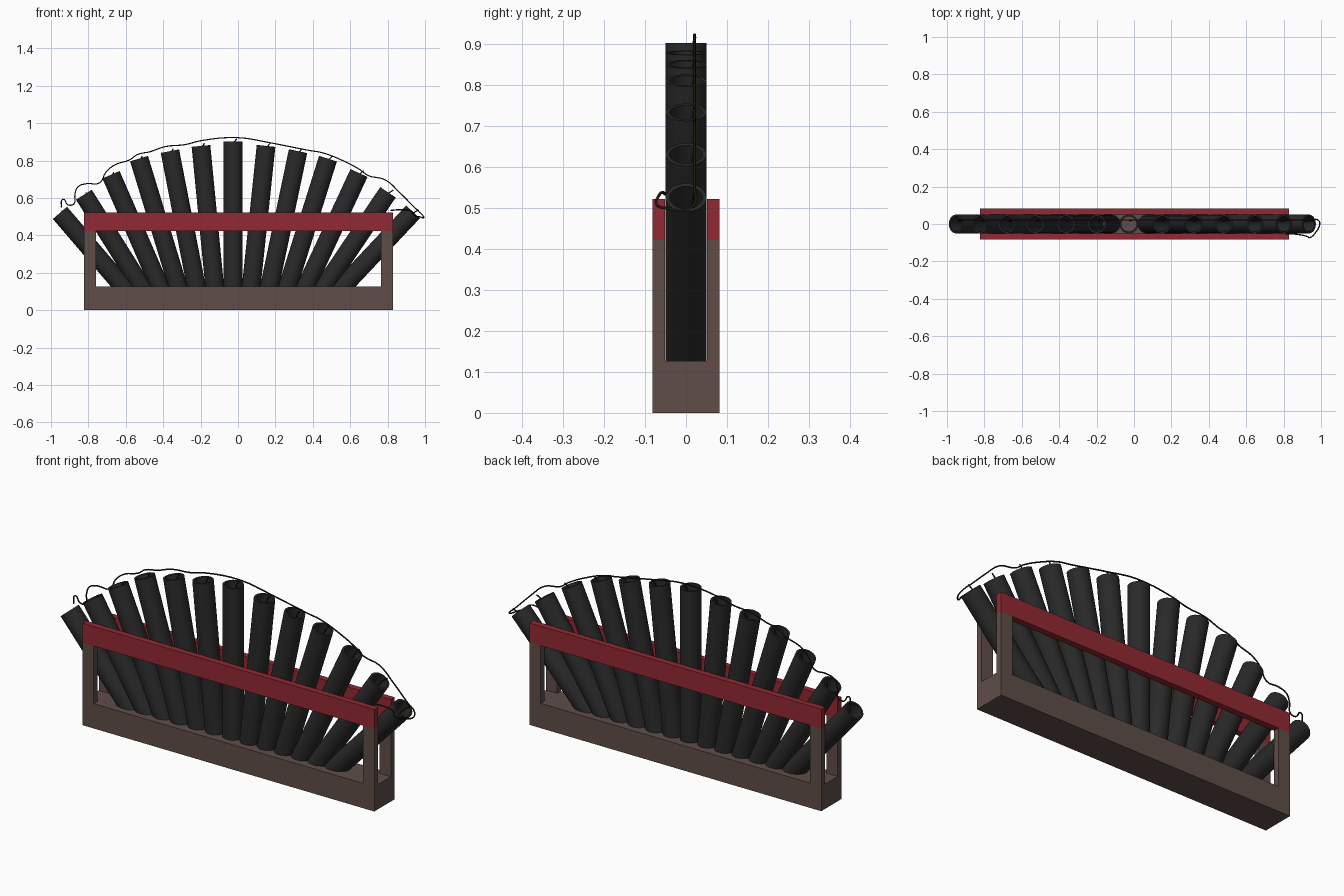
import bpy, bmesh, math
from mathutils import Vector

if "Cube" in bpy.data.objects:
    bpy.data.objects.remove(bpy.data.objects["Cube"])


def material(name, rgb):
    m = bpy.data.materials.new(name)
    m.diffuse_color = (*rgb, 1)
    m.use_nodes = True
    m.node_tree.nodes["Principled BSDF"].inputs["Base Color"].default_value = m.diffuse_color
    return m


BROWN = material("brown_wood", (0.115, 0.075, 0.066))
RED = material("red_paint", (0.29, 0.022, 0.033))
BLACK = material("black_tube", (0.022, 0.022, 0.022))
FUSE = material("dark_fuse", (0.016, 0.011, 0.004))


def box(name, lo, hi, mat):
    bm = bmesh.new()
    bmesh.ops.create_cube(bm, size=1)
    for v in bm.verts:
        v.co = [(a + b) / 2 + c * (b - a) for a, b, c in zip(lo, hi, v.co)]
    return finish(name, bm, mat)


def finish(name, bm, mat):
    bmesh.ops.recalc_face_normals(bm, faces=bm.faces)
    me = bpy.data.meshes.new(name)
    bm.to_mesh(me)
    bm.free()
    me.materials.append(mat)
    ob = bpy.data.objects.new(name, me)
    bpy.context.collection.objects.link(ob)
    return ob


def tube(name, top, foot, mat, r=0.05, ri=0.04, n=32):
    """Open pipe running from foot to top."""
    axis = (top - foot).normalized()
    side = Vector((0, 1, 0))
    other = side.cross(axis)
    bm = bmesh.new()
    rings = []
    for centre, rad in ((foot, r), (top, r), (top, ri), (foot, ri)):
        rings.append([bm.verts.new(centre + rad * (math.cos(2 * math.pi * k / n) * side
                      + math.sin(2 * math.pi * k / n) * other)) for k in range(n)])
    for j in range(4):
        a, b = rings[j], rings[(j + 1) % 4]
        for k in range(n):
            bm.faces.new((a[k], a[(k + 1) % n], b[(k + 1) % n], b[k]))
    ob = finish(name, bm, mat)
    bpy.ops.object.select_all(action='DESELECT')
    ob.select_set(True)
    bpy.context.view_layer.objects.active = ob
    bpy.ops.object.shade_smooth_by_angle(angle=math.radians(40))
    return ob


def cord(name, paths, mat, r=0.0035):
    cu = bpy.data.curves.new(name, 'CURVE')
    cu.dimensions = '3D'
    cu.bevel_depth = r
    cu.bevel_resolution = 1
    cu.resolution_u = 4
    cu.use_fill_caps = True
    for pts in paths:
        s = cu.splines.new('BEZIER')
        s.bezier_points.add(len(pts) - 1)
        for bp, p in zip(s.bezier_points, pts):
            bp.co = p
            bp.handle_left_type = bp.handle_right_type = 'AUTO'
    cu.materials.append(mat)
    ob = bpy.data.objects.new(name, cu)
    bpy.context.collection.objects.link(ob)


# Wooden base, corner posts and red rails
X0, X1, Y, T = -0.823, 0.829, 0.082, 0.031
box("base", (X0, -Y, 0), (X1, Y, 0.127), BROWN)
for label, y0 in (("front", -Y), ("back", Y - T)):
    box(label + "_left_post", (X0, y0, 0.127), (X0 + 0.064, y0 + T, 0.422), BROWN)
    box(label + "_right_post", (X1 - 0.064, y0, 0.127), (X1, y0 + T, 0.422), BROWN)
    box(label + "_rail", (X0, y0, 0.422), (X1, y0 + T, 0.522), RED)

# Fan of thirteen tubes: mouth centres (x, z), feet evenly spaced in the base
tops = [(-.952, .52), (-.824, .617), (-.679, .724), (-.529, .81), (-.364, .85), (-.198, .878),
        (-.027, .902), (.15, .878), (.321, .85), (.481, .81), (.647, .733), (.802, .63), (.936, .525)]
stubs = []
for i, (x, z) in enumerate(tops):
    top = Vector((x, 0, z))
    low = Vector((-.027 + (i - 6) * 0.098, 0, 0.127))
    axis = (top - low).normalized()
    foot = low - axis * (0.06 / axis.z)
    tube(f"tube_{i + 1}", top, foot, BLACK)
    # short fuse tail hanging into the mouth
    tail = Vector((x + 0.02, 0.022, z))
    stubs.append([tail + axis * 0.014, tail - axis * 0.005 + Vector((-.012, -.004, 0)),
                  tail - axis * 0.05 + Vector((-.015, -.008, 0))])

# Fuse draped over the mouths, curling forward at the right end
path = [(-.945, .55), (-.936, .593), (-.909, .563), (-.877, .568), (-.872, .62), (-.855, .66),
        (-.81, .676), (-.74, .68), (-.706, .738), (-.658, .777), (-.578, .804), (-.54, .831),
        (-.47, .847), (-.39, .874), (-.283, .885), (-.198, .906), (0, .922), (.171, .895),
        (.278, .874), (.385, .853), (.449, .842), (.572, .794), (.652, .751), (.695, .72),
        (.786, .697), (.866, .627), (.946, .547), (.985, .51)]
main = [(x, 0.021, z) for x, z in path]
main += [(.993, 0.0, .495), (.975, -.04, .498), (.94, -.073, .51), (.925, -.066, .53),
         (.87, -.055, .537), (.815, -.052, .533)]
cord("fuse", [main], FUSE)
cord("fuse_tails", stubs, FUSE)
